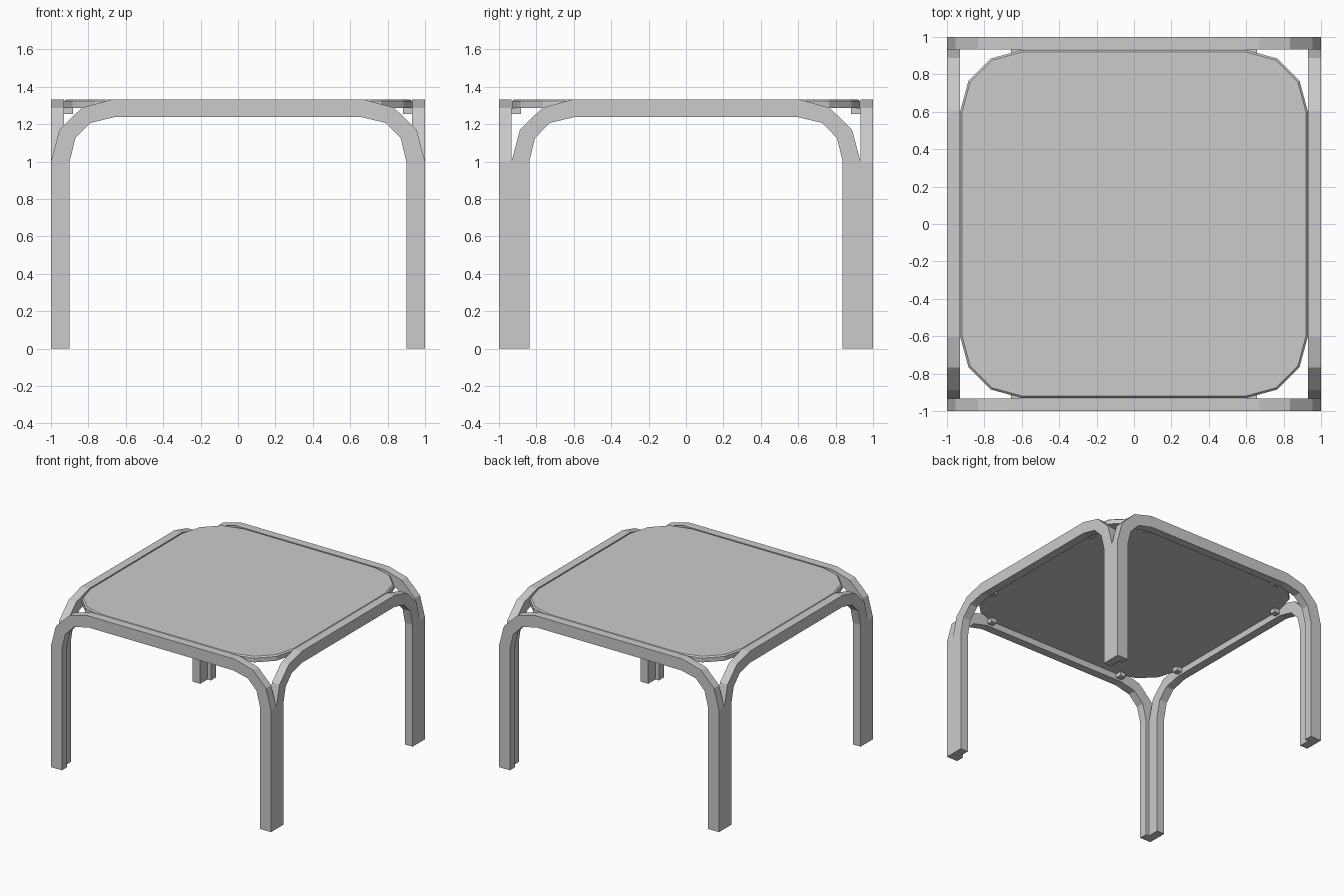
import bpy
import bmesh

cube = bpy.data.objects.get("Cube")
if cube:
    bpy.data.objects.remove(cube, do_unlink=True)

GREY = (0.6, 0.6, 0.6, 1.0)
grey = bpy.data.materials.new("plain grey")
grey.use_nodes = True
grey.diffuse_color = GREY
grey.node_tree.nodes["Principled BSDF"].inputs["Base Color"].default_value = GREY


def finish(name, bm):
    bmesh.ops.recalc_face_normals(bm, faces=bm.faces)
    mesh = bpy.data.meshes.new(name)
    bm.to_mesh(mesh)
    bm.free()
    mesh.materials.append(grey)
    obj = bpy.data.objects.new(name, mesh)
    bpy.context.collection.objects.link(obj)
    return obj


def mirrored(half):
    """Append the mirror image of a half path, running back to its start."""
    return half + [(-a, b) for a, b in reversed(half)]


def arch(name, reach, width, place, near, far):
    """Bent leg frame: quads swept between an outer and an inner outline."""
    outer = mirrored([(-reach, 0), (-reach, 1), (0.045 - reach, 1.17),
                      (0.165 - reach, 1.288), (0.33 - reach, 1.333)])
    k = width - reach
    inner = mirrored([(k, 0), (k, 1), (k + 0.03, 1.125),
                      (k + 0.11, 1.207), (k + 0.24, 1.238)])
    bm = bmesh.new()
    rings = []
    for (oa, oz), (ia, iz) in zip(outer, inner):
        rings.append([bm.verts.new(place(*p)) for p in
                      ((oa, near, oz), (oa, far, oz), (ia, far, iz), (ia, near, iz))])
    for r, s in zip(rings, rings[1:]):
        for i in range(4):
            j = (i + 1) % 4
            bm.faces.new((r[i], r[j], s[j], s[i]))
    bm.faces.new(rings[0])
    bm.faces.new(rings[-1])
    finish(name, bm)


def along_x(a, d, z):
    return (a, d, z)


def along_y(a, d, z):
    return (d, a, z)


# Four arched frames; the side pair fits between the front and back pair
for name, s in (("front", -1), ("back", 1)):
    arch(name + "_frame", 1.0, 0.1, along_x, s, s * 0.933)
for name, s in (("right", -1), ("left", 1)):
    arch(name + "_frame", 0.933, 0.095, along_y, s, s * 0.931)

# Table top with faceted round corners and a chamfered upper rim
corner = [(0.93, 0.6), (0.885, 0.765), (0.765, 0.885), (0.6, 0.93)]
outline = mirrored(corner)
outline += [(-x, -y) for x, y in outline]
bm = bmesh.new()
layers = [[bm.verts.new((x * f, y * f, z)) for x, y in outline]
          for z, f in ((1.288, 1.0), (1.323, 1.0), (1.333, 0.99))]
for low, high in zip(layers, layers[1:]):
    for i in range(len(low)):
        j = (i + 1) % len(low)
        bm.faces.new((low[i], low[j], high[j], high[i]))
bm.faces.new(layers[0])
bm.faces.new(layers[-1])
finish("table_top", bm)

# Small blocks on the frames that carry the table top
for name, place, offset, wall in (("front_back", along_x, 0.633, 0.933),
                                  ("side", along_y, 0.573, 0.931)):
    for s in (-1, 1):
        for t in (-1, 1):
            bm = bmesh.new()
            bmesh.ops.create_cube(bm, size=1)
            for v in bm.verts:
                v.co = place(s * offset + v.co.x * 0.05,
                             t * (wall - 0.025) + v.co.y * 0.05,
                             1.271 + v.co.z * 0.034)
            finish(name + "_support_block", bm)
